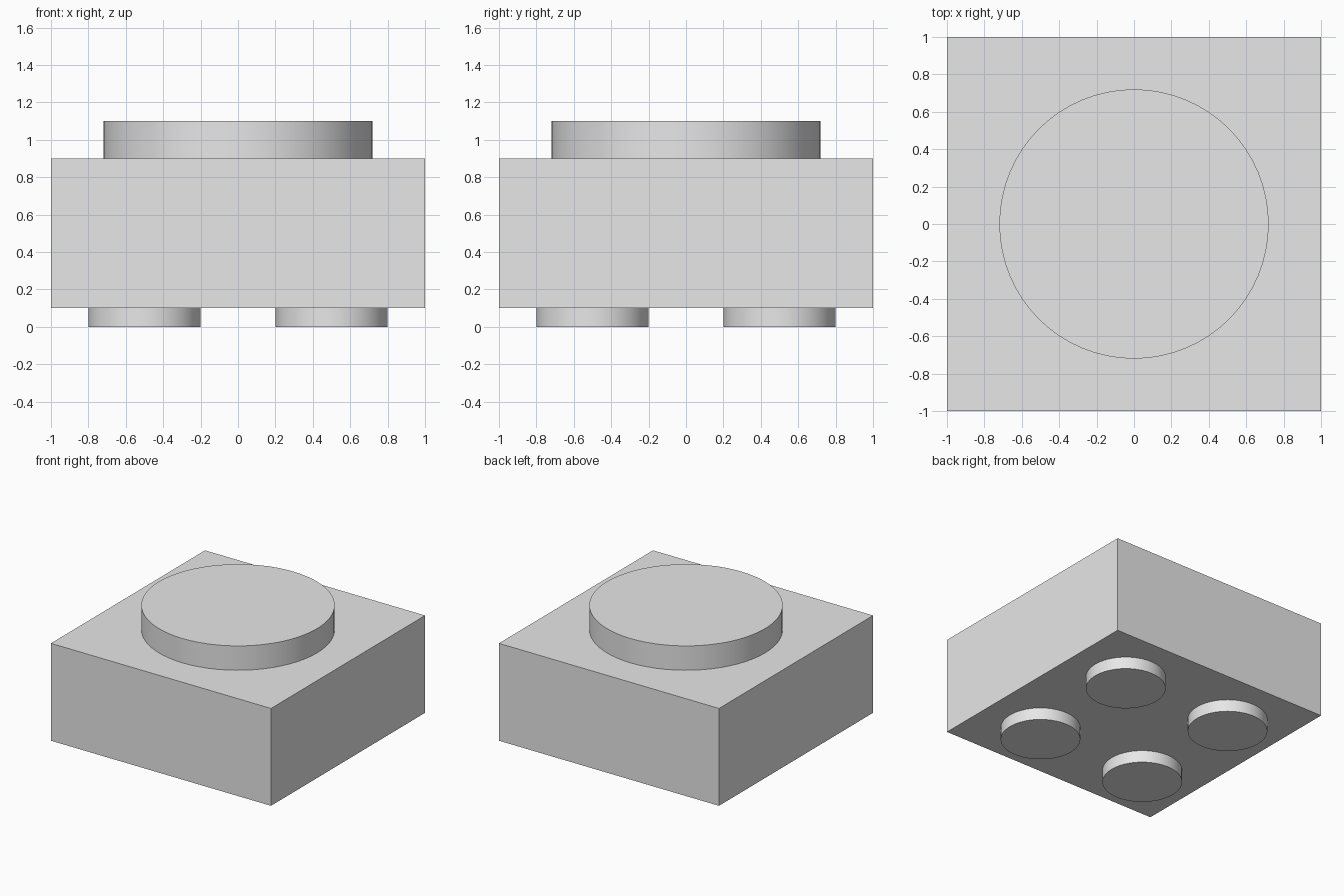
import bpy
import math

cube = bpy.data.objects.get("Cube")
if cube:
    bpy.data.objects.remove(cube, do_unlink=True)

# Single grey material
grey = bpy.data.materials.new("light_grey")
grey.use_nodes = True
colour = (0.8, 0.8, 0.8, 1)
grey.diffuse_color = colour
grey.node_tree.nodes["Principled BSDF"].inputs["Base Color"].default_value = colour


def disc(name, x, y, bottom, top, radius):
    """Upright cylinder between two heights, with smooth sides and sharp rims."""
    bpy.ops.mesh.primitive_cylinder_add(
        vertices=64, radius=radius, depth=top - bottom,
        location=(x, y, (bottom + top) / 2))
    part = bpy.context.object
    part.name = name
    part.data.materials.append(grey)
    bpy.ops.object.shade_smooth_by_angle(angle=math.radians(30))
    return part


# Square block
bpy.ops.mesh.primitive_cube_add(size=2, location=(0, 0, 0.5))
block = bpy.context.object
block.name = "block"
block.scale.z = 0.4
bpy.ops.object.transform_apply(location=False, rotation=False, scale=True)
block.data.materials.append(grey)

# Wide round top
disc("top_disc", 0, 0, 0.9, 1.1, 0.72)

# Four round feet
for side, x in (("right", -0.5), ("left", 0.5)):
    for end, y in (("front", -0.5), ("back", 0.5)):
        disc(f"{end}_{side}_foot", x, y, 0, 0.1, 0.3)
